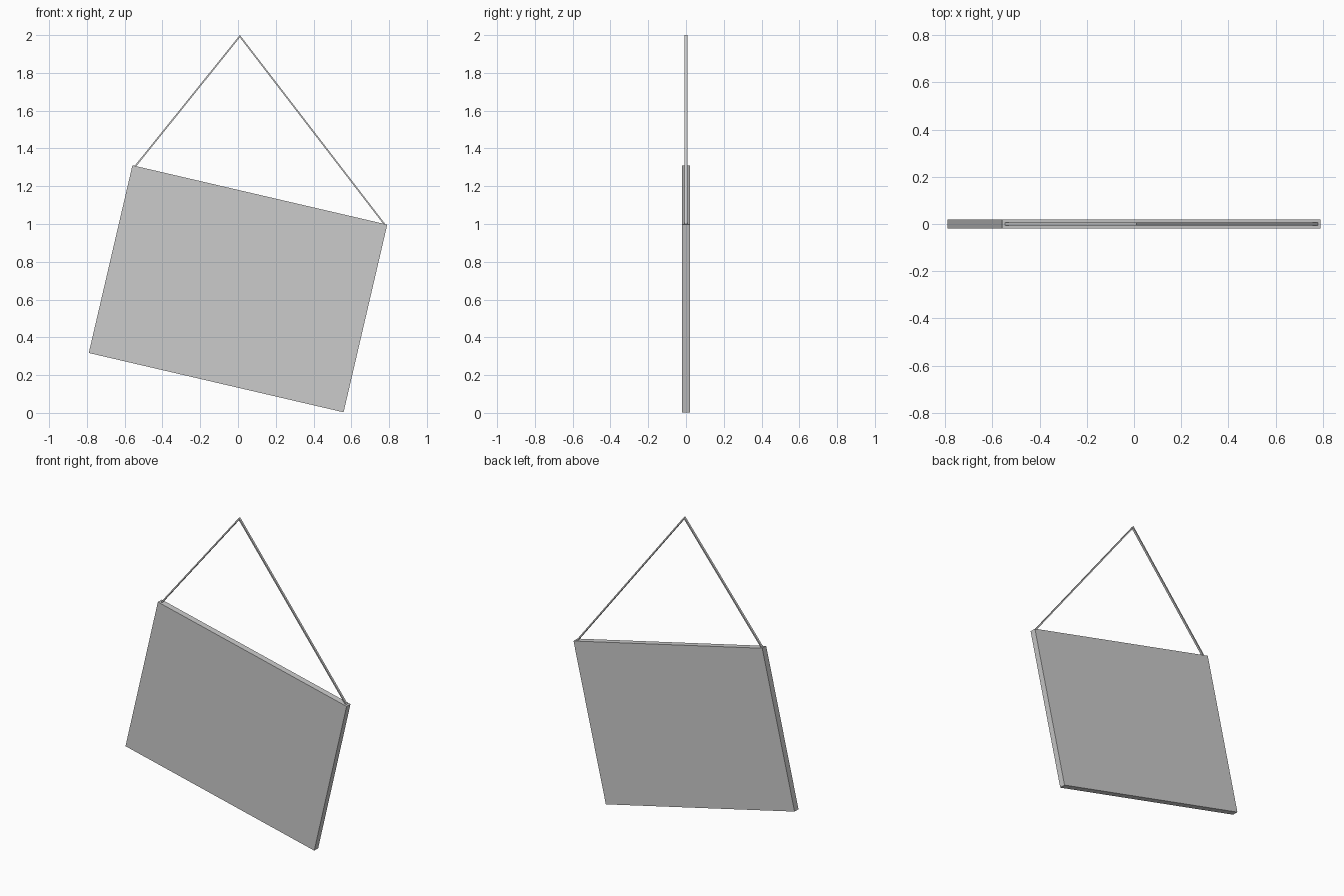
import bpy, bmesh, math
from mathutils import Vector

if "Cube" in bpy.data.objects:
    bpy.data.objects.remove(bpy.data.objects["Cube"])

# Tilted sign board
bpy.ops.mesh.primitive_cube_add(size=1, location=(0, 0, 0.657),
                                rotation=(0, math.radians(13.1), 0))
board = bpy.context.object
board.name = "sign_board"
board.scale = (1.385, 0.04, 1.02)

# Hanging cord: rectangular section swept over the nail point with a mitred bend
HALF_W, HALF_D = 0.004, 0.007
path = [Vector((-0.546, 0, 1.303)), Vector((0.01, 0, 1.994)), Vector((0.776, 0, 0.998))]
dirs = [(path[1] - path[0]).normalized(), (path[2] - path[1]).normalized()]
normals = [Vector((-d.z, 0, d.x)) for d in dirs]
miter = (normals[0] + normals[1]).normalized()
offsets = [normals[0], miter / miter.dot(normals[0]), normals[1]]

bm = bmesh.new()
rings = []
for point, off in zip(path, offsets):
    rings.append([bm.verts.new(point + off * HALF_W * a + Vector((0, HALF_D * b, 0)))
                  for a, b in ((1, 1), (1, -1), (-1, -1), (-1, 1))])
for r0, r1 in zip(rings, rings[1:]):
    for i in range(4):
        j = (i + 1) % 4
        bm.faces.new((r0[i], r0[j], r1[j], r1[i]))
bm.faces.new(rings[0])
bm.faces.new(rings[-1])
bmesh.ops.recalc_face_normals(bm, faces=bm.faces)
mesh = bpy.data.meshes.new("hanging_cord")
bm.to_mesh(mesh)
bm.free()
bpy.context.collection.objects.link(bpy.data.objects.new("hanging_cord", mesh))
